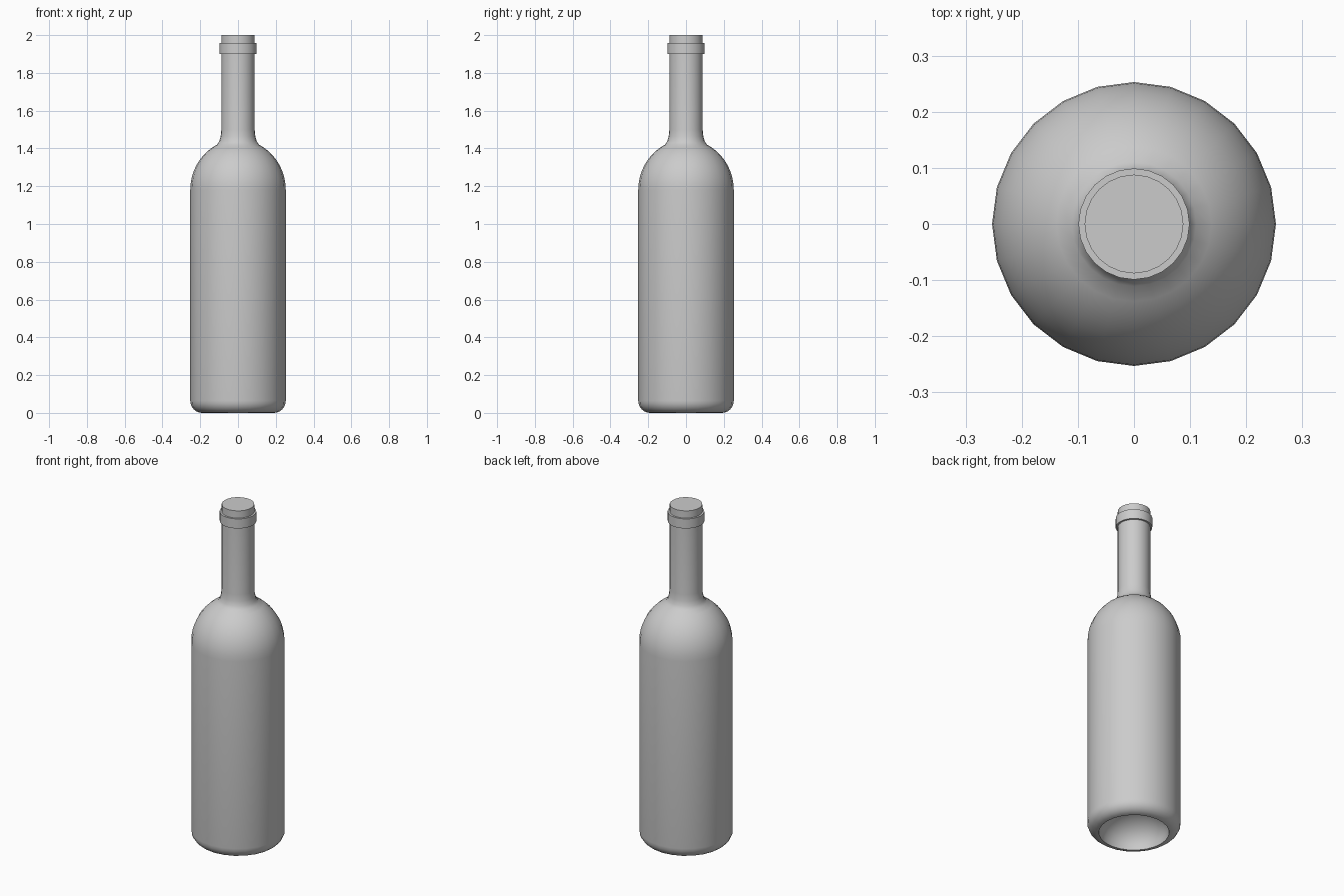
import bpy, bmesh, math

if "Cube" in bpy.data.objects:
    bpy.data.objects.remove(bpy.data.objects["Cube"], do_unlink=True)

SIDES = 24

grey = bpy.data.materials.new("plain grey")
grey.use_nodes = True
colour = (0.6, 0.6, 0.6, 1)
grey.diffuse_color = colour
grey.node_tree.nodes["Principled BSDF"].inputs["Base Color"].default_value = colour


def arc(cr, cz, rr, rz, start, end, steps):
    """Points (radius, height) along an elliptical arc, angles in degrees."""
    angles = [math.radians(start + (end - start) * i / steps) for i in range(steps + 1)]
    return [(cr + rr * math.cos(a), cz + rz * math.sin(a)) for a in angles]


def lathe(name, profile):
    """Turn a (radius, height) profile around z; radius 0 makes a pole."""
    bm = bmesh.new()
    rings = []
    for r, z in profile:
        if r < 1e-4:
            rings.append([bm.verts.new((0, 0, z))] * SIDES)
        else:
            rings.append([bm.verts.new((r * math.cos(math.tau * i / SIDES),
                                        r * math.sin(math.tau * i / SIDES), z))
                          for i in range(SIDES)])
    for low, high in zip(rings, rings[1:]):
        for i in range(SIDES):
            j = (i + 1) % SIDES
            corners = dict.fromkeys((low[i], low[j], high[j], high[i]))
            bm.faces.new(list(corners))
    bmesh.ops.recalc_face_normals(bm, faces=bm.faces)
    mesh = bpy.data.meshes.new(name)
    bm.to_mesh(mesh)
    bm.free()
    mesh.materials.append(grey)
    obj = bpy.data.objects.new(name, mesh)
    bpy.context.collection.objects.link(obj)
    bpy.ops.object.select_all(action="DESELECT")
    obj.select_set(True)
    bpy.context.view_layer.objects.active = obj
    bpy.ops.object.shade_smooth_by_angle(angle=math.radians(40))
    return obj


# Bottle: hollow underside, rounded heel, straight body, domed shoulder, neck, flat top
profile = arc(0, 0, 0.19, 0.15, 90, 0, 7)
profile += arc(0.19, 0.065, 0.063, 0.065, -90, 0, 6)[1:]
profile += arc(0, 1.18, 0.253, 0.267, 0, 64, 9)
profile += [(0.099, 1.438), (0.092, 1.463), (0.088, 1.5), (0.088, 2.0), (0, 2.0)]
lathe("bottle", profile)

# Raised ring below the mouth
lathe("lip_ring", [(0.087, 1.90), (0.099, 1.90), (0.099, 1.957), (0.087, 1.957)])
